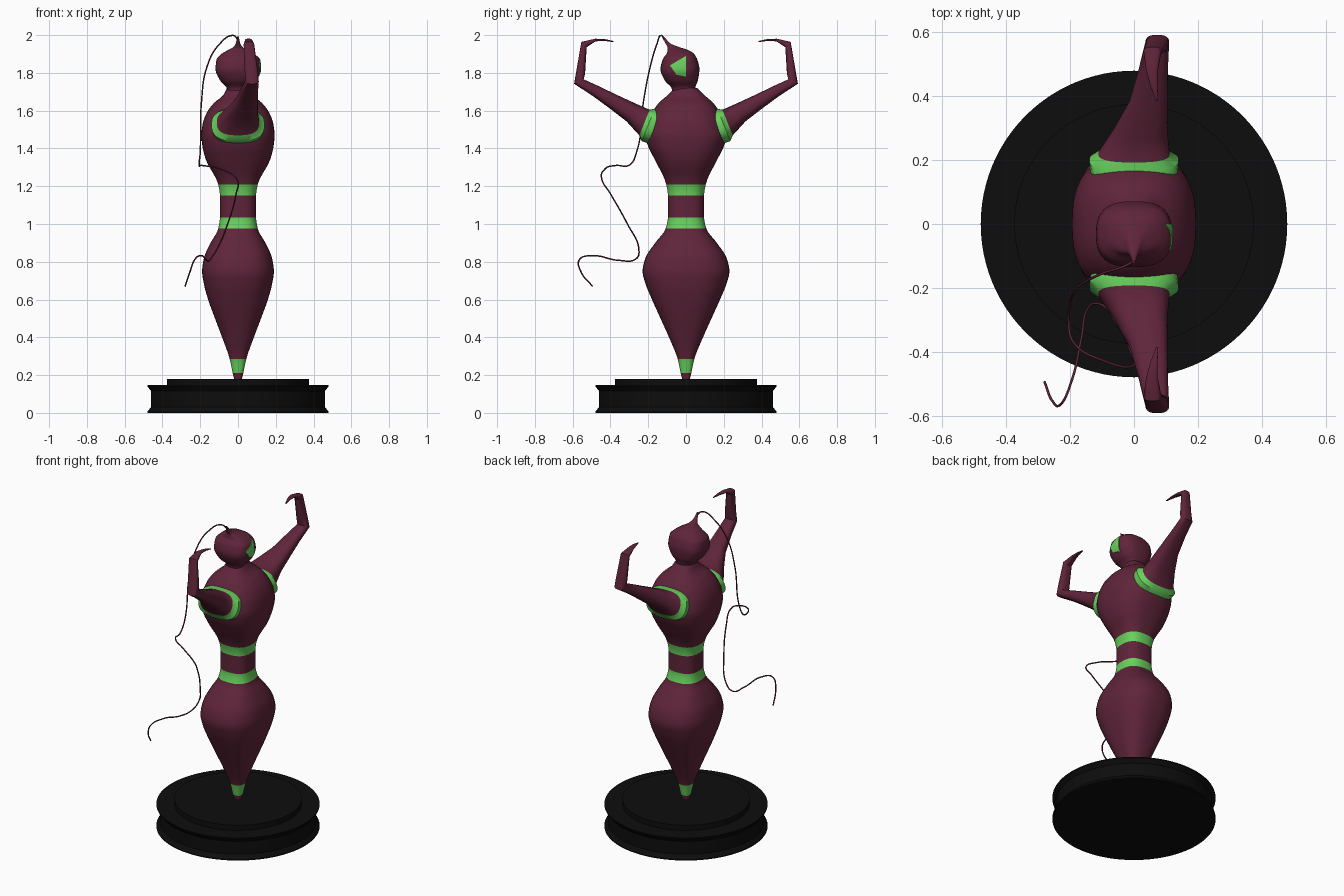
import bpy, bmesh, math
from mathutils import Vector
from mathutils.bvhtree import BVHTree

cube = bpy.data.objects.get("Cube")
if cube:
    bpy.data.objects.remove(cube, do_unlink=True)


def material(name, rgb):
    m = bpy.data.materials.new(name)
    m.use_nodes = True
    m.diffuse_color = (*rgb, 1)
    m.node_tree.nodes["Principled BSDF"].inputs["Base Color"].default_value = (*rgb, 1)
    return m


MAROON = material("maroon", (0.115, 0.018, 0.042))
GREEN = material("green", (0.14, 0.64, 0.11))
BLACK = material("black", (0.004, 0.004, 0.004))


def finish(name, bm, mats, angle=40):
    bmesh.ops.recalc_face_normals(bm, faces=bm.faces)
    me = bpy.data.meshes.new(name)
    bm.to_mesh(me)
    bm.free()
    for m in mats:
        me.materials.append(m)
    ob = bpy.data.objects.new(name, me)
    bpy.context.collection.objects.link(ob)
    bpy.ops.object.select_all(action='DESELECT')
    ob.select_set(True)
    bpy.context.view_layer.objects.active = ob
    bpy.ops.object.shade_smooth_by_angle(angle=math.radians(angle))
    return ob


def ring(bm, centre, u, v, power, sides):
    """Superellipse ring spanned by the half-axes u and v."""
    verts = []
    for i in range(sides):
        a = math.tau * i / sides
        c, s = math.cos(a), math.sin(a)
        r = (abs(c) ** power + abs(s) ** power) ** (-1 / power)
        verts.append(bm.verts.new(centre + u * (c * r) + v * (s * r)))
    return verts


def skin(bm, rings, is_green=lambda i, z: False):
    """Bridge consecutive rings and cap both ends."""
    n = len(rings[0])
    for i, (a, b) in enumerate(zip(rings, rings[1:])):
        for k in range(n):
            j = (k + 1) % n
            f = bm.faces.new((a[k], a[j], b[j], b[k]))
            f.material_index = int(is_green(i, f.calc_center_median().z))
    bm.faces.new(rings[0][::-1])
    bm.faces.new(rings[-1])


def refine(rows, steps):
    """Monotone cubic interpolation of rows keyed by their first value."""
    slopes = [[(q - p) / (b[0] - a[0]) for p, q in zip(a, b)] for a, b in zip(rows, rows[1:])]
    tangents = [slopes[0]]
    for s, t in zip(slopes, slopes[1:]):
        tangents.append([2 * p * q / (p + q) if p * q > 0 else 0 for p, q in zip(s, t)])
    tangents.append(slopes[-1])
    out = []
    for i in range(len(rows) - 1):
        h = rows[i + 1][0] - rows[i][0]
        for k in range(steps):
            t = k / steps
            w = t * t * (3 - 2 * t)
            out.append([p * (1 - w) + q * w + h * (t * (1 - t) ** 2 * m + t * t * (t - 1) * n)
                        for p, q, m, n in zip(rows[i], rows[i + 1], tangents[i], tangents[i + 1])])
    return out + [list(rows[-1])]


def upright(name, rows, power, bands=()):
    """Loft of (z, half x, half y, centre y) sections with green bands by height."""
    bm = bmesh.new()
    rings = [ring(bm, Vector((0, cy, z)), Vector((hx, 0, 0)), Vector((0, hy, 0)), power, 48)
             for z, hx, hy, cy in refine(rows, 5)]
    skin(bm, rings, lambda i, z: any(lo < z < hi for lo, hi in bands))
    return finish(name, bm, (MAROON, GREEN))


# Body: tapered skirt, banded waist, torso and neck
body_rows = [
    (0.17, 0.018, 0.018), (0.21, 0.028, 0.028), (0.285, 0.044, 0.044), (0.4, 0.084, 0.09),
    (0.5, 0.122, 0.135), (0.6, 0.158, 0.18), (0.68, 0.18, 0.213), (0.75, 0.19, 0.23),
    (0.82, 0.18, 0.215), (0.9, 0.145, 0.163), (0.975, 0.105, 0.108), (1.035, 0.096, 0.096),
    (1.15, 0.096, 0.096), (1.21, 0.105, 0.105), (1.34, 0.17, 0.165), (1.41, 0.188, 0.2),
    (1.47, 0.194, 0.216), (1.53, 0.187, 0.203), (1.59, 0.165, 0.178), (1.64, 0.128, 0.145),
    (1.68, 0.08, 0.1), (1.72, 0.058, 0.06)]
upright("body", [(*r, 0) for r in body_rows], 2.6,
        [(0.21, 0.285), (0.975, 1.035), (1.15, 1.21)])

# Head, drawn back into a thin point
head = upright("head", [
    (1.69, 0.055, 0.06, -0.01), (1.72, 0.06, 0.063, -0.014), (1.76, 0.095, 0.088, -0.025),
    (1.82, 0.119, 0.103, -0.032), (1.87, 0.114, 0.092, -0.032), (1.9, 0.088, 0.073, -0.03),
    (1.92, 0.055, 0.056, -0.042), (1.936, 0.026, 0.032, -0.066),
    (1.955, 0.012, 0.013, -0.095), (1.992, 0.004, 0.004, -0.12)], 2.7)

# Face patch: thin plate laid over the head on the +x side
tree = BVHTree.FromPolygons([v.co for v in head.data.vertices],
                            [p.vertices[:] for p in head.data.polygons])
corners = [Vector(p) for p in ((0, -0.05, 1.79), (0, 0, 1.78), (0, 0, 1.89), (0, -0.085, 1.84))]
N = 8
bm = bmesh.new()
grid = []
for i in range(N + 1):
    for k in range(N + 1):
        p = corners[0].lerp(corners[1], i / N).lerp(corners[3].lerp(corners[2], i / N), k / N)
        hit = tree.ray_cast(p + Vector((1, 0, 0)), Vector((-1, 0, 0)))[0]
        grid.append(bm.verts.new((hit.x + 0.004, p.y, p.z)))
for i in range(N):
    for k in range(N):
        a = i * (N + 1) + k
        bm.faces.new((grid[a], grid[a + N + 1], grid[a + N + 2], grid[a + 1]))
side = bmesh.ops.extrude_face_region(bm, geom=bm.faces[:])
for v in side["geom"]:
    if isinstance(v, bmesh.types.BMVert):
        v.co.x -= 0.008
finish("face_patch", bm, (GREEN,))

# Arms: (y, z, centre x, half x, half thickness, heading in degrees)
arm_rows = [
    (0.15, 1.505, 0, 0.135, 0.09, 22), (0.2, 1.525, 0, 0.14, 0.093, 22),
    (0.22, 1.537, 0, 0.112, 0.073, 22), (0.29, 1.59, 0.02, 0.085, 0.053, 28),
    (0.38, 1.645, 0.045, 0.06, 0.041, 30), (0.48, 1.705, 0.06, 0.046, 0.03, 31),
    (0.567, 1.754, 0.073, 0.037, 0.028, 65), (0.558, 1.8, 0.071, 0.035, 0.024, 97),
    (0.54, 1.95, 0.058, 0.028, 0.02, 135), (0.48, 1.974, 0.056, 0.018, 0.007, 174),
    (0.43, 1.974, 0.063, 0.011, 0.005, 182), (0.385, 1.966, 0.073, 0.003, 0.003, 185)]
for name, s in (("front_arm", -1), ("back_arm", 1)):
    bm = bmesh.new()
    rings = []
    for y, z, cx, hx, h, deg in arm_rows:
        a = math.radians(deg)
        rings.append(ring(bm, Vector((cx, s * y, z)), Vector((hx, 0, 0)),
                          Vector((0, -s * math.sin(a), math.cos(a))) * h, 2.7, 32))
    skin(bm, rings, lambda i, z: i < 2)
    finish(name, bm, (MAROON, GREEN), 50)

# Long thin strand trailing from the point of the head
strand_points = [
    (0, -0.115, 1.975), (-0.025, -0.13, 1.998), (-0.1, -0.155, 1.95), (-0.165, -0.19, 1.83),
    (-0.193, -0.225, 1.65), (-0.2, -0.262, 1.38), (-0.205, -0.3, 1.312), (-0.19, -0.37, 1.31),
    (-0.09, -0.43, 1.29), (-0.005, -0.445, 1.235), (-0.01, -0.4, 1.16), (-0.055, -0.31, 1.0),
    (-0.11, -0.25, 0.87), (-0.145, -0.265, 0.815), (-0.165, -0.36, 0.808),
    (-0.195, -0.49, 0.832), (-0.23, -0.565, 0.81), (-0.255, -0.555, 0.745), (-0.28, -0.495, 0.67)]
curve = bpy.data.curves.new("strand", 'CURVE')
curve.dimensions = '3D'
curve.bevel_depth = 0.004
curve.bevel_resolution = 2
curve.use_fill_caps = True
spline = curve.splines.new('BEZIER')
spline.bezier_points.add(len(strand_points) - 1)
for bp, co in zip(spline.bezier_points, strand_points):
    bp.co = co
    bp.handle_left_type = bp.handle_right_type = 'AUTO'
curve.materials.append(MAROON)
bpy.context.collection.objects.link(bpy.data.objects.new("strand", curve))

# Round pedestal with flared rims and a raised disc
bm = bmesh.new()
rings = [ring(bm, Vector((0, 0, z)), Vector((r, 0, 0)), Vector((0, r, 0)), 2, 96)
         for r, z in ((0.48, 0), (0.48, 0.006), (0.46, 0.032), (0.46, 0.115), (0.48, 0.14),
                      (0.48, 0.147), (0.375, 0.147), (0.375, 0.18))]
skin(bm, rings)
finish("pedestal", bm, (BLACK,), 30)
